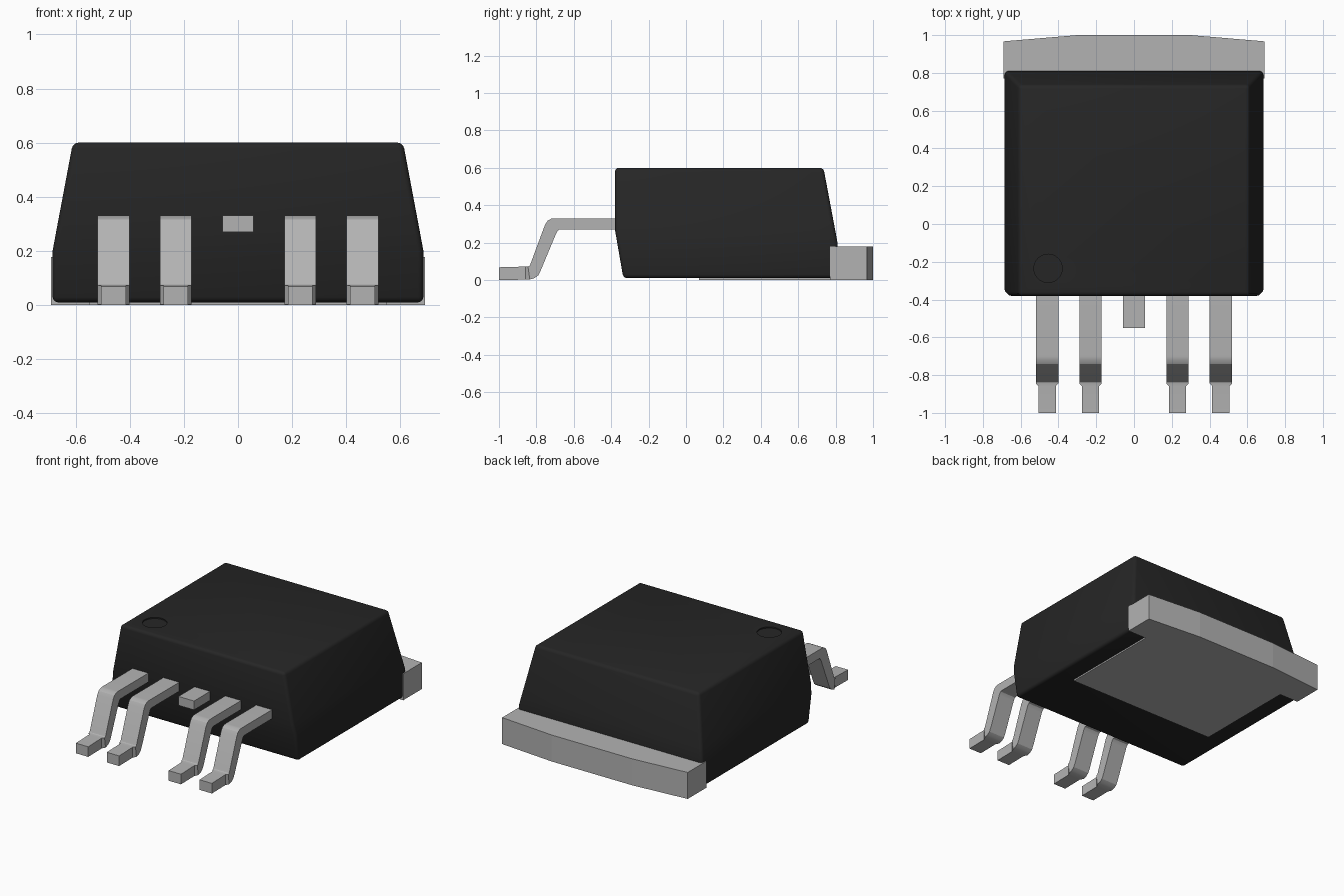
import bpy
import bmesh
import math

if "Cube" in bpy.data.objects:
    bpy.data.objects.remove(bpy.data.objects["Cube"])


def make_material(name, rgb, roughness):
    mat = bpy.data.materials.new(name)
    mat.use_nodes = True
    mat.diffuse_color = (*rgb, 1)
    bsdf = mat.node_tree.nodes["Principled BSDF"]
    bsdf.inputs["Base Color"].default_value = (*rgb, 1)
    bsdf.inputs["Roughness"].default_value = roughness
    return mat


black = make_material("black plastic", (0.019, 0.019, 0.019), 0.6)
metal = make_material("grey metal", (0.45, 0.45, 0.45), 0.5)


def loft(name, rings, mat):
    """Join equal-length closed rings of points into a capped solid."""
    bm = bmesh.new()
    loops = [[bm.verts.new(p) for p in ring] for ring in rings]
    n = len(loops[0])
    for a, b in zip(loops, loops[1:]):
        for i in range(n):
            j = (i + 1) % n
            bm.faces.new((a[i], a[j], b[j], b[i]))
    bm.faces.new(loops[0])
    bm.faces.new(loops[-1])
    bmesh.ops.recalc_face_normals(bm, faces=bm.faces)
    mesh = bpy.data.meshes.new(name)
    bm.to_mesh(mesh)
    bm.free()
    obj = bpy.data.objects.new(name, mesh)
    bpy.context.collection.objects.link(obj)
    mesh.materials.append(mat)
    return obj


def activate(obj):
    bpy.ops.object.select_all(action="DESELECT")
    obj.select_set(True)
    bpy.context.view_layer.objects.active = obj


# Moulded body: (z, half width, front y, back y)
levels = [(0.01, 0.685, -0.335, 0.81), (0.2, 0.685, -0.368, 0.81),
          (0.27, 0.672, -0.38, 0.797), (0.6, 0.61, -0.38, 0.735)]
body = loft("body", [[(-w, f, z), (w, f, z), (w, b, z), (-w, b, z)]
                     for z, w, f, b in levels], black)
activate(body)
bevel = body.modifiers.new("rounded edges", "BEVEL")
bevel.width = 0.02
bevel.segments = 3
bevel.limit_method = "ANGLE"
bevel.angle_limit = math.radians(30)
bpy.ops.object.modifier_apply(modifier=bevel.name)

# Shallow round dimple marking the first pin
circle = [(-0.455 + 0.075 * math.cos(math.tau * i / 32),
           -0.235 + 0.075 * math.sin(math.tau * i / 32)) for i in range(32)]
cutter = loft("dimple_cutter", [[(x, y, z) for x, y in circle] for z in (0.592, 0.65)], black)
cutter.hide_render = True
cut = body.modifiers.new("dimple", "BOOLEAN")
cut.operation = "DIFFERENCE"
cut.solver = "EXACT"
cut.object = cutter
activate(body)
bpy.ops.object.modifier_apply(modifier=cut.name)
bpy.data.objects.remove(cutter)
activate(body)
bpy.ops.object.shade_smooth_by_angle(angle=math.radians(32))

# Heat-sink tab with its narrower pad exposed under the body
half = [(0.55, 0.07), (0.55, 0.77), (0.69, 0.77), (0.69, 0.967), (0.3, 1.0)]
outline = half + [(-x, y) for x, y in reversed(half)]
loft("heat_tab", [[(x, y, z) for x, y in outline] for z in (0.0, 0.178)], metal)


# Bent pins: (upper y, upper z, lower y, lower z, half width)
stations = [(-0.3, 0.33, -0.3, 0.27, 0.059), (-0.70, 0.33, -0.675, 0.27, 0.059),
            (-0.72, 0.328, -0.682, 0.267, 0.059), (-0.74, 0.317, -0.69, 0.257, 0.059),
            (-0.754, 0.295, -0.696, 0.245, 0.059), (-0.832, 0.085, -0.775, 0.055, 0.059),
            (-0.836, 0.077, -0.79, 0.025, 0.059), (-0.84, 0.074, -0.81, 0.01, 0.059),
            (-0.845, 0.073, -0.835, 0.003, 0.059), (-0.858, 0.072, -0.858, 0.002, 0.046),
            (-1.0, 0.068, -1.0, 0.0, 0.046)]


def make_pin(name, x, profile):
    return loft(name, [[(x - w, yu, zu), (x + w, yu, zu), (x + w, yl, zl), (x - w, yl, zl)]
                       for yu, zu, yl, zl, w in profile], metal)


for label, x in (("outer", 0.46), ("inner", 0.23)):
    for side, sign in (("left", 1), ("right", -1)):
        pin = make_pin(f"{label}_pin_{side}", sign * x, stations)
        activate(pin)
        bpy.ops.object.shade_smooth_by_angle(angle=math.radians(25))

# Cropped centre pin
make_pin("centre_stub", 0, [(-0.3, 0.33, -0.3, 0.27, 0.058), (-0.55, 0.33, -0.55, 0.27, 0.058)])
